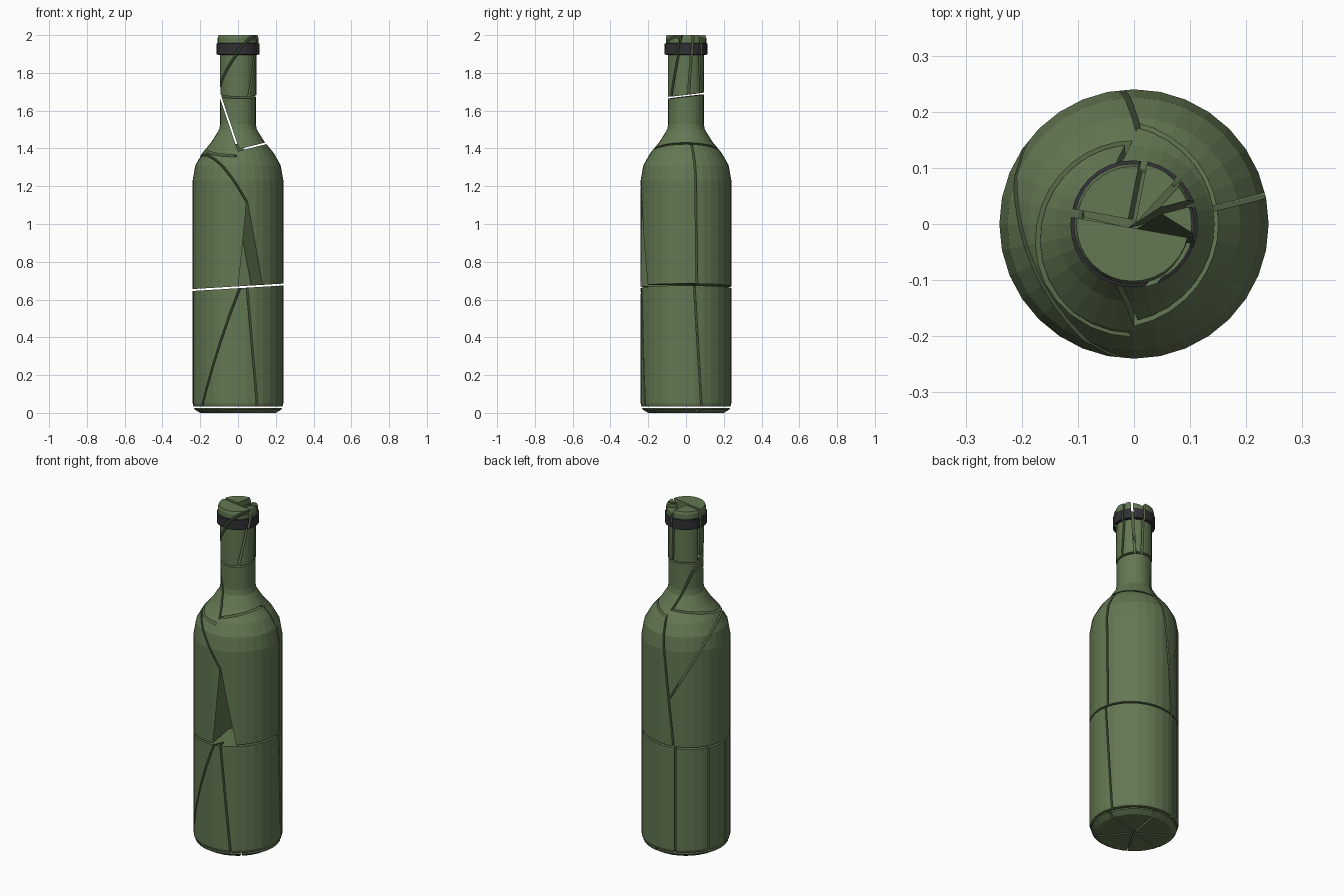
import bpy, bmesh
from math import cos, sin, pi, radians
from mathutils import Vector as V

if "Cube" in bpy.data.objects:
    bpy.data.objects.remove(bpy.data.objects["Cube"])

GAP = 0.005
SIDES = 32


def material(name, color):
    m = bpy.data.materials.new(name)
    m.diffuse_color = (*color, 1)
    m.use_nodes = True
    m.node_tree.nodes["Principled BSDF"].inputs["Base Color"].default_value = m.diffuse_color
    return m


MATS = [material("green_glass", (0.125, 0.185, 0.085)),
        material("dark_foil", (0.03, 0.03, 0.035))]

# Outline of the solid bottle, (radius, height)
PROFILE = [(0.2, 0), (0.23, 0.018), (0.24, 0.05), (0.24, 1.23), (0.226, 1.31),
           (0.19, 1.375), (0.14, 1.435), (0.1, 1.5), (0.094, 1.53), (0.094, 1.895),
           (0.111, 1.897), (0.111, 1.955), (0.105, 1.957), (0.105, 1.985), (0.1, 2.0)]


def lathe():
    bm = bmesh.new()
    rings = [[bm.verts.new((r * cos(2 * pi * i / SIDES), r * sin(2 * pi * i / SIDES), z))
              for i in range(SIDES)] for r, z in PROFILE]
    for k in range(len(rings) - 1):
        for i in range(SIDES):
            j = (i + 1) % SIDES
            f = bm.faces.new((rings[k][i], rings[k][j], rings[k + 1][j], rings[k + 1][i]))
            f.material_index = 1 if 9 <= k <= 11 else 0
    bm.faces.new(rings[0][::-1])
    bm.faces.new(rings[-1])
    return bm


def shard(name, planes, move=(0, 0, 0)):
    """Keep the part of the bottle on the positive side of every plane."""
    bm = lathe()
    for co, no in planes:
        no = V(no).normalized()
        cut = bmesh.ops.bisect_plane(bm, geom=bm.verts[:] + bm.edges[:] + bm.faces[:],
                                     dist=1e-5, plane_co=V(co) + no * GAP, plane_no=no,
                                     clear_inner=True)
        edges = [e for e in cut["geom_cut"]
                 if isinstance(e, bmesh.types.BMEdge) and e.is_boundary]
        if edges:
            bmesh.ops.edgeloop_fill(bm, edges=edges, mat_nr=0)
    if not bm.faces:
        bm.free()
        return
    bmesh.ops.recalc_face_normals(bm, faces=bm.faces[:])
    bmesh.ops.translate(bm, verts=bm.verts[:], vec=move)
    me = bpy.data.meshes.new(name)
    bm.to_mesh(me)
    bm.free()
    for m in MATS:
        me.materials.append(m)
    bpy.context.collection.objects.link(bpy.data.objects.new(name, me))


def flip(p):
    return p[0], -V(p[1])


def crack(top, bottom, z0, z1):
    """Plane through the axis and a crack running over the surface (degrees)."""
    t, b = radians(top), radians(bottom)
    h = (z1 - z0) / 2
    no = V((cos(t), sin(t), h * 4)).cross(V((cos(b), sin(b), -h * 4)))
    return V((0, 0, (z0 + z1) / 2)), no


def wedges(name, cracks, z0, z1, extra, spread=0.0, tops={}):
    planes = [crack(t, b, z0, z1) for t, b in cracks]
    for i, p in enumerate(planes):
        n = (i + 1) % len(planes)
        a0, a1 = cracks[i][0], cracks[n][0]
        a = radians((a0 + a1 + (360 if n == 0 else 0)) / 2)
        cap = [((0, 0, tops[i]), (0.3, 0, -1))] if i in tops else []
        shard(f"{name}_{i + 1}", [p, flip(planes[n])] + extra + cap,
              (spread * cos(a), spread * sin(a), 0))


# Break surfaces across the bottle
base_break = ((0, 0, 0.03), (0, 0, 1))
waist = ((0, 0, 0.665), (-0.06, 0, 1))
neck_break = ((0, 0, 1.68), (0.02, -0.12, 1))
right_shoulder = ((0, 0, 1.39), (-0.25, 0, 1))
left_shoulder = ((0, -0.2, 1.36), (0, -0.2, 1))
shoulder_split = ((0, 0, 1.4), (1, 0, 0.34))

# Base shards
wedges("base_shard", [(-120, -120), (-50, -50), (15, 15), (80, 80), (150, 150), (195, 195)],
       -0.1, 0.1, [flip(base_break)])

# Lower body shards
wedges("lower_shard", [(-89, -142), (-78, -65), (11, 20), (111, 111), (156, 156), (188, 188)],
       0.03, 0.66, [base_break, flip(waist)])

# Middle body shards
front = crack(-90, -59, 0.67, 1.37)
right = crack(12, 14, 0.67, 1.38)
back = crack(92, 108, 0.67, 1.38)
left = crack(168, 60, 0.67, 1.38)
shard("middle_front_right", [waist, front, flip(right), flip(right_shoulder)])
shard("middle_back_right", [waist, right, flip(back), flip(right_shoulder)])
shard("middle_back_left", [waist, back, flip(left), flip(left_shoulder)])
shard("middle_left", [waist, left, back, flip(front), flip(left_shoulder)])

# Shoulder shards
shard("shoulder_right", [right_shoulder, shoulder_split, flip(neck_break)])
shard("shoulder_left", [left_shoulder, flip(shoulder_split), flip(neck_break)])

# Neck and lip shards, one of them chipped at the top
wedges("neck_shard", [(-93, -145), (-24, -40), (17, 12), (46, 50), (80, 78), (170, 170)],
       1.68, 2.0, [neck_break], 0.003, {3: 1.975})
